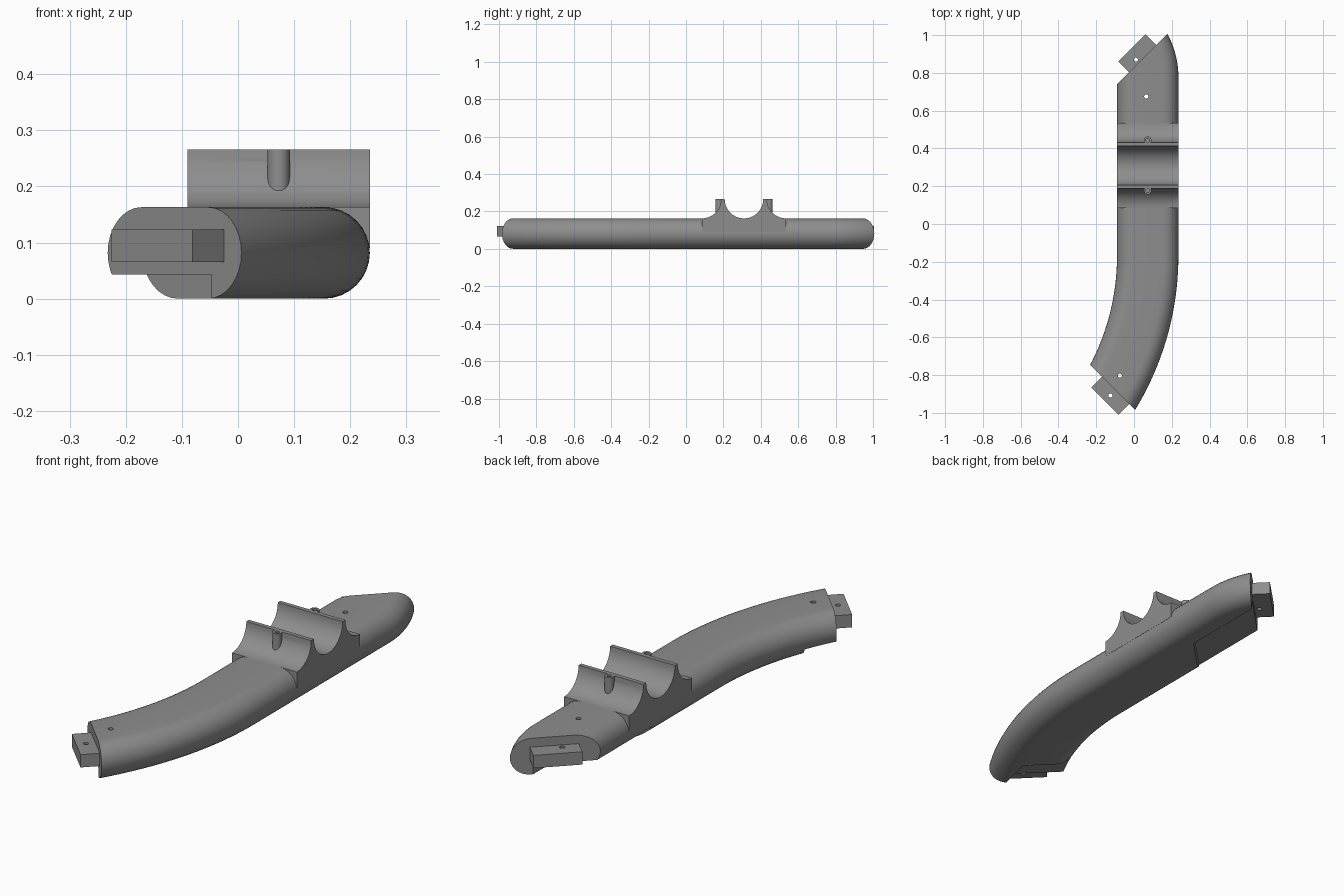
import bpy, bmesh, math
from mathutils import Vector

if "Cube" in bpy.data.objects:
    bpy.data.objects.remove(bpy.data.objects["Cube"])

grey = bpy.data.materials.new("grey_plastic")
grey.diffuse_color = (0.27, 0.27, 0.27, 1)
grey.use_nodes = True
grey.node_tree.nodes["Principled BSDF"].inputs["Base Color"].default_value = grey.diffuse_color

MID, HALF, H = 0.0725, 0.1625, 0.163   # body centre line, half width, height
R = H / 2


def finish(name, bm, helper=False):
    bmesh.ops.recalc_face_normals(bm, faces=bm.faces)
    me = bpy.data.meshes.new(name)
    bm.to_mesh(me)
    bm.free()
    ob = bpy.data.objects.new(name, me)
    bpy.context.collection.objects.link(ob)
    me.materials.append(grey)
    if helper:
        ob.hide_render = True
        ob.hide_viewport = True
    return ob


def prism(name, pts, offset, helper=False):
    """Extrude a closed 3D outline along an offset vector."""
    bm = bmesh.new()
    f = bm.faces.new([bm.verts.new(p) for p in pts])
    g = bmesh.ops.extrude_face_region(bm, geom=[f])
    bmesh.ops.translate(bm, vec=offset, verts=[v for v in g["geom"] if isinstance(v, bmesh.types.BMVert)])
    return finish(name, bm, helper)


def disc(x, y, z, r, n=20):
    return [(x + r * math.cos(2 * math.pi * i / n), y + r * math.sin(2 * math.pi * i / n), z) for i in range(n)]


def cut(ob, cutter):
    m = ob.modifiers.new("cut", "BOOLEAN")
    m.operation, m.solver, m.object = "DIFFERENCE", "EXACT", cutter


def smooth(ob):
    bpy.ops.object.select_all(action="DESELECT")
    ob.select_set(True)
    bpy.context.view_layer.objects.active = ob
    for m in list(ob.modifiers):
        bpy.ops.object.modifier_apply(modifier=m.name)
    bpy.ops.object.shade_smooth_by_angle(angle=math.radians(30))


# body: rounded slab section swept along two bends and a straight
section = []
for side, start in ((1, -90), (-1, 90)):
    for i in range(17):
        a = math.radians(start + 180 * i / 16)
        section.append((side * (HALF - R) + R * math.cos(a), R + R * math.sin(a)))
stations = []
for i in range(24, -1, -1):                      # long front bend
    a = 0.7 * i / 24
    stations.append((MID - 1.4 + 1.4 * math.cos(a), -0.17 - 1.4 * math.sin(a), -a))
for i in range(17):                              # tight rear bend
    a = 0.9 * i / 16
    stations.append((MID - 0.3075 + 0.3075 * math.cos(a), 0.78 + 0.3075 * math.sin(a), a))
bm = bmesh.new()
rings = [[bm.verts.new((x + u * math.cos(a), y + u * math.sin(a), z)) for u, z in section] for x, y, a in stations]
for r0, r1 in zip(rings, rings[1:]):
    for k in range(len(section)):
        j = (k + 1) % len(section)
        bm.faces.new((r0[k], r0[j], r1[j], r1[k]))
# mitred ends
for co, no in (((0, -0.978, 0), (-1, -1, 0)), ((0, 0.83, 0), (-1, 1, 0))):
    res = bmesh.ops.bisect_plane(bm, geom=bm.verts[:] + bm.edges[:] + bm.faces[:],
                                 plane_co=co, plane_no=Vector(no).normalized(), clear_outer=True)
    edges = [e for e in res["geom_cut"] if isinstance(e, bmesh.types.BMEdge)]
    bmesh.ops.holes_fill(bm, edges=edges, sides=0)
body = finish("curved_body", bm)

# lap recesses under both ends
front_lap = [(-0.087, -1.091), (-0.007, -0.771), (-0.407, -0.371), (-0.487, -0.691)]
rear_lap = [(0.108, 0.538), (0.108, 1.2), (-0.3, 1.2), (-0.3, 0.13)]
for name, lap in (("front_lap_cutter", front_lap), ("rear_lap_cutter", rear_lap)):
    cut(body, prism(name, [(x, y, -0.05) for x, y in lap], (0, 0, 0.093), True))
# screw holes through the body
for name, x, y in (("front_hole_cutter", -0.075, -0.803), ("rear_hole_cutter", 0.065, 0.675)):
    cut(body, prism(name, disc(x, y, -0.1, 0.011), (0, 0, 0.4), True))
parts = [body]

# joining tongues with a hole each
for name, cx, cy, s, hx, hy in (("front_tongue", -0.097, -0.881, -1, -0.125, -0.908),
                                ("rear_tongue", 0.0455, 0.8755, 1, 0.01, 0.87)):
    along = Vector((1, s, 0)).normalized() * 0.102
    out = Vector((-1, s, 0)).normalized() * 0.08
    c = Vector((cx, cy, 0.065))
    tongue = prism(name, [c - along, c + along, c + along + out, c - along + out], (0, 0, 0.058))
    cut(tongue, prism(name + "_hole_cutter", disc(hx, hy, 0, 0.011), (0, 0, 0.2), True))
    parts.append(tongue)

# cradle: round trough between two flared walls
TOP, CY = 0.266, 0.31


def arc(y, r, a0, a1, n=16):
    return [(y + r * math.cos(math.radians(a0 + (a1 - a0) * i / n)),
             TOP + r * math.sin(math.radians(a0 + (a1 - a0) * i / n))) for i in range(n + 1)]


outline = ([(0.085, 0.09)] + arc(0.085, 0.103, -90, 0) + arc(CY, 0.103, -180, 0, 32)
           + arc(2 * CY - 0.085, 0.103, 180, 270) + [(2 * CY - 0.085, 0.09)])
cradle = prism("cradle", [(MID - HALF, y, z) for y, z in outline], (2 * HALF, 0, 0))
parts.append(cradle)

# screw bosses on the outside of the cradle walls
for side, name in ((-1, "front_boss"), (1, "rear_boss")):
    y = CY + side * 0.133
    boss = prism(name, disc(MID, y, 0.17, 0.02, 24), (0, 0, TOP - 0.17))
    hole = prism(name + "_hole_cutter", disc(MID, y, 0.2, 0.01), (0, 0, 0.15), True)
    cut(boss, hole)
    cut(cradle, hole)
    parts.append(boss)

for p in parts:
    smooth(p)
